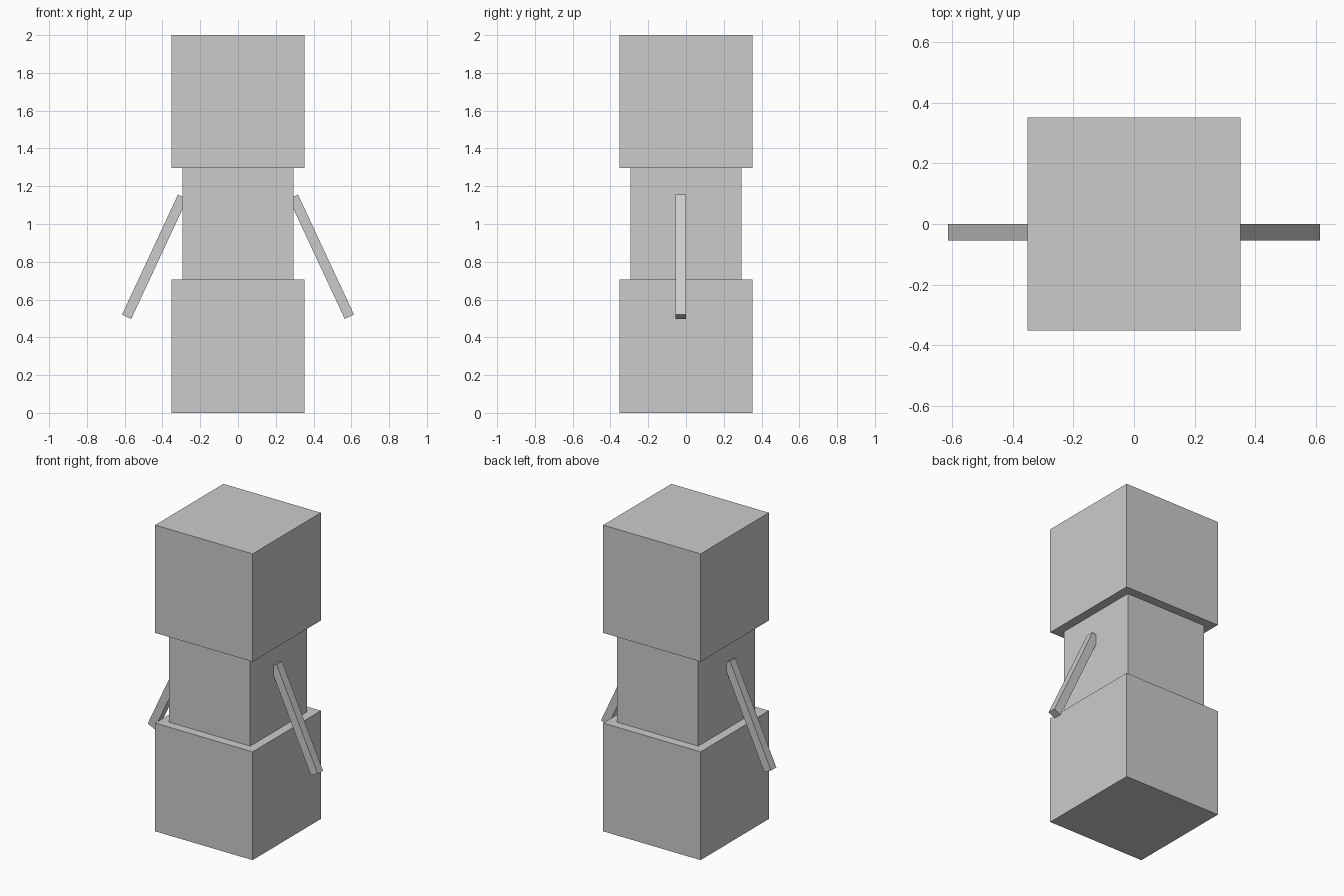
import bpy
from math import radians

old = bpy.data.objects.get("Cube")
if old:
    bpy.data.objects.remove(old, do_unlink=True)

# Single plain grey
grey = bpy.data.materials.new("light_grey")
grey.use_nodes = True
colour = (0.6, 0.6, 0.6, 1)
grey.diffuse_color = colour
grey.node_tree.nodes["Principled BSDF"].inputs["Base Color"].default_value = colour


def box(name, centre, size, tilt=0):
    """Flat-sided box, tilted about the y axis."""
    bpy.ops.mesh.primitive_cube_add(size=1, location=centre,
                                    rotation=(0, radians(tilt), 0))
    obj = bpy.context.object
    obj.name = name
    obj.scale = size
    obj.data.materials.append(grey)
    return obj


# Stacked blocks: wide base, narrower torso, head
BLOCK, TORSO = 0.704, 0.588
base_top, head_bottom = 0.707, 2 - BLOCK
box("base", (0, 0, base_top / 2), (BLOCK, BLOCK, base_top))
box("torso", (0, 0, (base_top + head_bottom) / 2),
    (TORSO, TORSO, head_bottom - base_top))
box("head", (0, 0, 2 - BLOCK / 2), (BLOCK, BLOCK, BLOCK))

# Thin arms slanting outward from the torso sides
for side, name in ((1, "left_arm"), (-1, "right_arm")):
    box(name, (side * 0.4415, -0.0275, 0.8265), (0.054, 0.055, 0.701), -25 * side)
